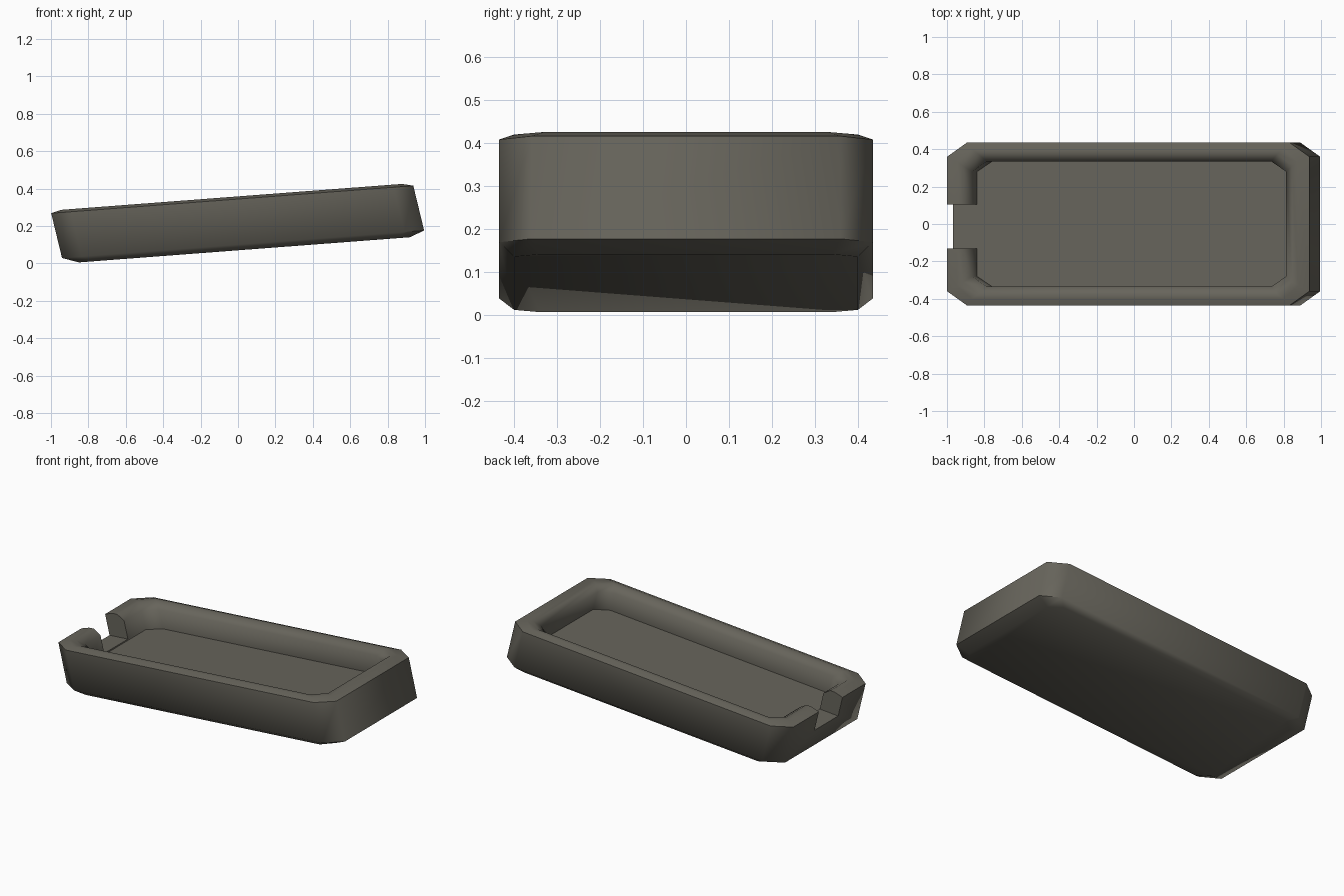
import bpy, bmesh, math
from mathutils import Matrix

if "Cube" in bpy.data.objects:
    bpy.data.objects.remove(bpy.data.objects["Cube"])

# Slanted frame: length axis rises to the right, height axis leans left
SLANT = Matrix(((1, 0, -0.242, 0), (0, 1, 0, 0), (0.076, 0, 1, 0.215), (0, 0, 0, 1)))

mat = bpy.data.materials.new("dark_warm_grey")
mat.diffuse_color = (0.135, 0.128, 0.105, 1)
mat.use_nodes = True
mat.node_tree.nodes["Principled BSDF"].inputs["Base Color"].default_value = mat.diffuse_color


def make_object(name, bm):
    bmesh.ops.recalc_face_normals(bm, faces=bm.faces)
    mesh = bpy.data.meshes.new(name)
    bm.to_mesh(mesh)
    bm.free()
    mesh.transform(SLANT)
    mesh.materials.append(mat)
    obj = bpy.data.objects.new(name, mesh)
    bpy.context.collection.objects.link(obj)
    return obj


def ring(bm, a, y, ca, cy, h):
    """Rectangle with cut corners at height h."""
    pts = [(a, y - cy), (a - ca, y), (ca - a, y), (-a, y - cy),
           (-a, cy - y), (ca - a, -y), (a - ca, -y), (a, cy - y)]
    return [bm.verts.new((px, py, h)) for px, py in pts]


# Tray: rings from the underside, up the outside, over the rim, down to the floor
profile = [
    (0.885, 0.400, 0.07, 0.060, -0.142),
    (0.968, 0.435, 0.105, 0.075, -0.112),
    (0.968, 0.435, 0.105, 0.075, 0.127),
    (0.912, 0.400, 0.08, 0.070, 0.141),
    (0.880, 0.375, 0.08, 0.065, 0.141),
    (0.840, 0.335, 0.08, 0.055, 0.110),
    (0.840, 0.335, 0.08, 0.055, -0.005),
]
bm = bmesh.new()
rings = [ring(bm, *p) for p in profile]
for lo, hi in zip(rings, rings[1:]):
    for i in range(8):
        j = (i + 1) % 8
        bm.faces.new((lo[i], lo[j], hi[j], hi[i]))
bm.faces.new(rings[0])
bm.faces.new(rings[-1])
tray = make_object("tray", bm)

# Notch through the left rim
bm = bmesh.new()
bmesh.ops.create_cube(bm, size=1, matrix=Matrix.Translation((-0.95, -0.0125, 0.152))
                      @ Matrix.Diagonal((0.4, 0.235, 0.3, 1)))
cutter = make_object("notch_cutter", bm)
cutter.hide_render = True

mod = tray.modifiers.new("notch", 'BOOLEAN')
mod.operation = 'DIFFERENCE'
mod.solver = 'EXACT'
mod.object = cutter
bpy.context.view_layer.objects.active = tray
tray.select_set(True)
bpy.ops.object.modifier_apply(modifier=mod.name)
bpy.data.objects.remove(cutter)
bpy.ops.object.shade_smooth_by_angle(angle=math.radians(65))
